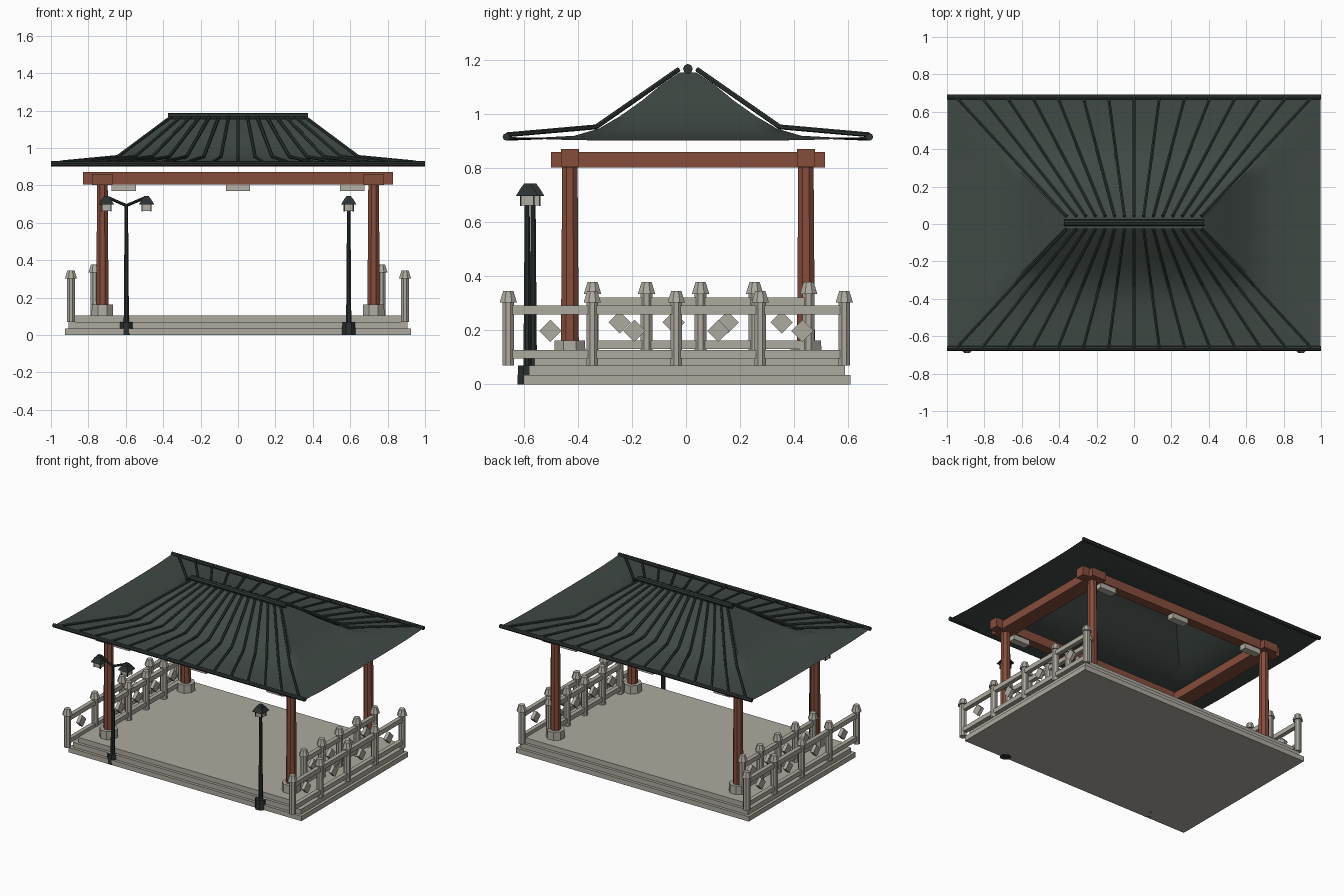
import bpy, bmesh, math
from mathutils import Vector, Matrix

cube = bpy.data.objects.get("Cube")
if cube:
    bpy.data.objects.remove(cube)


def material(name, rgb):
    m = bpy.data.materials.new(name)
    m.use_nodes = True
    m.diffuse_color = (*rgb, 1)
    node = m.node_tree.nodes["Principled BSDF"]
    node.inputs["Base Color"].default_value = (*rgb, 1)
    node.inputs["Roughness"].default_value = 0.8
    return m


STONE = material("pale stone", (0.42, 0.40, 0.35))
WOOD = material("red brown wood", (0.24, 0.075, 0.045))
TILE = material("dark green tile", (0.050, 0.066, 0.058))
RIB = material("darker green tile", (0.027, 0.038, 0.035))
IRON = material("dark iron", (0.022, 0.031, 0.029))
GLASS = material("lamp panel", (0.46, 0.44, 0.38))


def finish(name, bm, mat):
    bmesh.ops.recalc_face_normals(bm, faces=bm.faces)
    mesh = bpy.data.meshes.new(name)
    bm.to_mesh(mesh)
    bm.free()
    mesh.materials.append(mat)
    ob = bpy.data.objects.new(name, mesh)
    bpy.context.collection.objects.link(ob)
    return ob


def box(name, lo, hi, mat, turn=0):
    lo, hi = Vector(lo), Vector(hi)
    bm = bmesh.new()
    bmesh.ops.create_cube(bm, size=1, matrix=Matrix.Translation((lo + hi) / 2)
                          @ Matrix.Rotation(turn, 4, "X")
                          @ Matrix.Diagonal((*(hi - lo), 1)))
    return finish(name, bm, mat)


def post(name, x, y, z0, z1, r0, r1, mat, sides=8):
    """Upright tapered prism with flat sides facing the axes."""
    k = 1 / math.cos(math.pi / sides)
    bm = bmesh.new()
    bmesh.ops.create_cone(bm, cap_ends=True, segments=sides, radius1=r0 * k,
                          radius2=r1 * k, depth=z1 - z0,
                          matrix=Matrix.Translation((x, y, (z0 + z1) / 2))
                          @ Matrix.Rotation(math.pi / sides, 4, "Z"))
    return finish(name, bm, mat)


def rods(name, paths, r, mat, sides=8):
    """Round bars along each path, joined in one object."""
    bm = bmesh.new()
    for path in paths:
        for a, b in zip(path, path[1:]):
            a, b = Vector(a), Vector(b)
            d = b - a
            bmesh.ops.create_cone(bm, cap_ends=True, segments=sides, radius1=r,
                                  radius2=r, depth=d.length,
                                  matrix=Matrix.Translation((a + b) / 2)
                                  @ d.to_track_quat("Z", "Y").to_matrix().to_4x4())
    return finish(name, bm, mat)


CY = 0.007  # roof and frame centre in y

# Stepped platform
for i, (hx, hy) in enumerate([(0.925, 0.605), (0.905, 0.585), (0.875, 0.565)]):
    box(f"platform_step_{i}", (-hx, 0.004 - hy, i * 0.035),
        (hx, 0.004 + hy, (i + 1) * 0.035), STONE)

# Columns on octagonal plinths
for x in (-0.725, 0.725):
    for y in (CY - 0.437, CY + 0.437):
        post("column_base", x, y, 0.105, 0.163, 0.058, 0.056, STONE)
        post("column", x, y, 0.16, 0.86, 0.033, 0.028, WOOD)

# Crossing beams, with light boxes under the long ones
for y in (CY - 0.437, CY + 0.437):
    box("long_beam", (-0.83, y - 0.033, 0.806), (0.83, y + 0.033, 0.872), WOOD)
    for x in (-0.61, 0, 0.61):
        box("ceiling_light", (x - 0.065, y - 0.025, 0.77),
            (x + 0.065, y + 0.025, 0.807), GLASS)
for x in (-0.725, 0.725):
    box("cross_beam", (x - 0.055, CY - 0.507, 0.802),
        (x + 0.055, CY + 0.507, 0.861), WOOD)

# Concave hipped roof shell: rectangular rings with lifted corners
PROFILE = [(0.67, 0.902), (0.54, 0.907), (0.42, 0.917), (0.33, 0.945),
           (0.25, 0.993), (0.17, 1.05), (0.10, 1.108), (0.03, 1.155)]
SEG = 8
bm = bmesh.new()
rings = []
for hy, z in PROFILE:
    hx = 0.37 + (hy - 0.03) * 0.98
    lift = 0.013 * (hy / 0.67) ** 3
    corners = [(-hx, -hy), (hx, -hy), (hx, hy), (-hx, hy)]
    ring = []
    for k in range(4):
        a, b = Vector(corners[k]), Vector(corners[(k + 1) % 4])
        for s in range(SEG):
            p = a.lerp(b, s / SEG)
            u = abs(2 * s / SEG - 1)
            ring.append(bm.verts.new((p.x, p.y + CY, z + lift * u ** 4)))
    rings.append(ring)
for low, high in zip(rings, rings[1:]):
    n = len(low)
    for i in range(n):
        j = (i + 1) % n
        bm.faces.new((low[i], low[j], high[j], high[i]))
bm.faces.new(rings[-1])
roof = finish("roof_shell", bm, TILE)
bpy.context.view_layer.objects.active = roof
roof.select_set(True)
bpy.ops.object.shade_smooth_by_angle(angle=math.radians(30))
roof.select_set(False)

# Fanned tile ribs, eave bars and ridge bar
for side, name in ((-1, "front"), (1, "back")):
    paths = []
    for i in range(15):
        f = i / 7 - 1
        paths.append([(f * 0.95, CY + side * 0.67, 0.924),
                      (f * 0.645, CY + side * 0.34, 0.953),
                      (f * 0.36, CY + side * 0.035, 1.165)])
    rods(f"{name}_roof_ribs", paths, 0.009, RIB, 6)
    y = CY + side * 0.672
    rods(f"{name}_eave_bar", [[(-1, y, 0.916), (1, y, 0.916)]], 0.014, RIB)
rods("ridge_bar", [[(-0.375, CY, 1.168), (0.375, CY, 1.168)]], 0.018, RIB)


# Balustrades: posts with caps, two rails, and diamonds between
def balustrade(label, x, y0, step, foot, top, low_rail, high_rail, diamond):
    for i in range(5):
        y = y0 + i * step
        post(f"{label}_post", x, y, foot, top - 0.04, 0.022, 0.022, STONE)
        post(f"{label}_post_cap", x, y, top - 0.043, top, 0.032, 0.019, STONE)
        if i < 4:
            yc = y + step / 2
            box(f"{label}_diamond", (x - 0.012, yc - 0.029, diamond - 0.029),
                (x + 0.012, yc + 0.029, diamond + 0.029), STONE, math.pi / 4)
    for z in (low_rail, high_rail):
        box(f"{label}_rail", (x - 0.015, y0, z - 0.016),
            (x + 0.015, y0 + 4 * step, z + 0.016), STONE)


for s in (-1, 1):
    balustrade("outer", s * 0.893, -0.658, 0.311, 0.07, 0.345, 0.111, 0.275, 0.198)
    balustrade("inner", s * 0.767, -0.346, 0.2, 0.105, 0.378, 0.147, 0.305, 0.229)


# Lamp posts: one with two arms, one single
def lantern(x, y):
    post("lantern_panel", x, y, 0.662, 0.70, 0.023, 0.025, GLASS, 4)
    post("lantern_roof", x, y, 0.698, 0.73, 0.041, 0.022, IRON, 4)
    post("lantern_top", x, y, 0.73, 0.743, 0.02, 0.012, IRON, 4)
    for dx in (-0.024, 0.024):
        for dy in (-0.024, 0.024):
            post("lantern_bar", x + dx, y + dy, 0.66, 0.70, 0.003, 0.003, IRON, 4)


def lamp_post(x, y, height):
    post("lamp_base", x, y, 0, 0.07, 0.036, 0.034, IRON)
    post("lamp_pole", x, y, 0.07, height, 0.014, 0.009, IRON)


lamp_post(-0.597, -0.566, 0.70)
rods("lamp_arms", [[(-0.70, -0.566, 0.737), (-0.597, -0.566, 0.692),
                    (-0.49, -0.566, 0.737)]], 0.008, IRON)
for x in (-0.704, -0.489):
    lantern(x, -0.566)
lamp_post(0.592, -0.588, 0.68)
lantern(0.592, -0.588)
